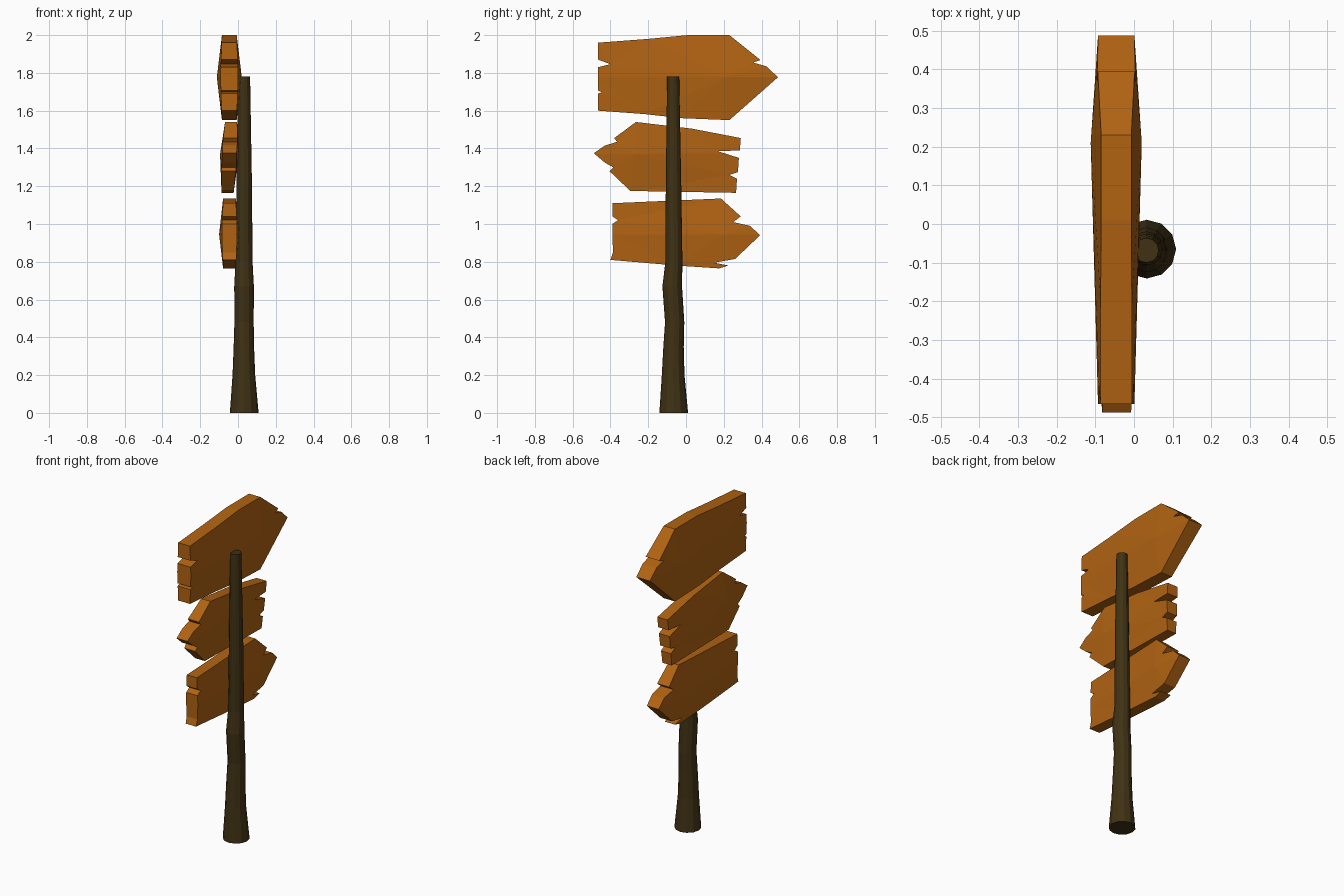
import bpy, bmesh, math

if "Cube" in bpy.data.objects:
    bpy.data.objects.remove(bpy.data.objects["Cube"])


def material(name, rgb):
    m = bpy.data.materials.new(name)
    m.diffuse_color = (*rgb, 1)
    m.use_nodes = True
    m.node_tree.nodes["Principled BSDF"].inputs["Base Color"].default_value = m.diffuse_color
    return m


wood = material("orange_wood", (0.44, 0.125, 0.006))
bark = material("dark_bark", (0.05, 0.031, 0.007))


def finish(bm, name, mat):
    bmesh.ops.recalc_face_normals(bm, faces=bm.faces[:])
    me = bpy.data.meshes.new(name)
    bm.to_mesh(me)
    bm.free()
    me.materials.append(mat)
    ob = bpy.data.objects.new(name, me)
    bpy.context.collection.objects.link(ob)


# Post: stacked rings (z, centre x, centre y, radius)
def post(rings, sides=12):
    bm = bmesh.new()
    loops = []
    for z, cx, cy, r in rings:
        loops.append([bm.verts.new((cx + r * math.cos(2 * math.pi * i / sides),
                                    cy + r * math.sin(2 * math.pi * i / sides), z))
                      for i in range(sides)])
    for a, b in zip(loops, loops[1:]):
        for i in range(sides):
            j = (i + 1) % sides
            bm.faces.new((a[i], a[j], b[j], b[i]))
    bm.faces.new(loops[0])
    bm.faces.new(loops[-1])
    finish(bm, "post", bark)


post([(0, 0.033, -0.065, 0.076), (0.2, 0.031, -0.068, 0.060),
      (0.35, 0.031, -0.066, 0.054), (0.48, 0.032, -0.060, 0.051),
      (0.67, 0.032, -0.073, 0.052), (0.8, 0.032, -0.064, 0.045),
      (1.2, 0.033, -0.066, 0.041), (1.78, 0.032, -0.068, 0.032)])


# Board: outline in (y, z), thickest along a ridge at height zm, swelling at y = ym
def board(name, outline, zm, ym, cx, lean, rim, ridge):
    bm = bmesh.new()
    face = bm.faces.new([bm.verts.new((-1, y, z)) for y, z in outline])
    ext = bmesh.ops.extrude_face_region(bm, geom=[face])
    for v in ext["geom"]:
        if isinstance(v, bmesh.types.BMVert):
            v.co.x = 1
    for co, no in (((0, 0, zm), (0, 0, 1)), ((0, ym, 0), (0, 1, 0))):
        bmesh.ops.bisect_plane(bm, geom=bm.verts[:] + bm.edges[:] + bm.faces[:],
                               plane_co=co, plane_no=no, dist=1e-5)
    ys = [p[0] for p in outline]
    zs = [p[1] for p in outline]
    for v in bm.verts:
        y, z = v.co.y, v.co.z
        fz = 1 - abs(z - zm) / ((max(zs) if z > zm else min(zs)) - zm) * (1 if z > zm else -1)
        span = (max(ys) if y > ym else min(ys)) - ym
        fy = 1 - 0.7 * abs((y - ym) / span)
        h = rim + (ridge - rim) * max(fz, 0) * fy
        v.co.x = cx + lean * (z - zm) + v.co.x * h
    bmesh.ops.triangulate(bm, faces=[f for f in bm.faces if len(f.verts) > 4])
    finish(bm, name, wood)


board("top_board", [
    (-0.465, 1.96), (-0.2, 1.98), (0.01, 2.0), (0.23, 2.0), (0.395, 1.868),
    (0.355, 1.855), (0.425, 1.835), (0.487, 1.777), (0.23, 1.55), (-0.02, 1.56),
    (-0.22, 1.582), (-0.465, 1.60), (-0.465, 1.69), (-0.445, 1.698),
    (-0.465, 1.706), (-0.465, 1.83), (-0.40, 1.846), (-0.465, 1.87)],
    1.777, 0.21, -0.046, 0, 0.039, 0.066)

board("middle_board", [
    (-0.265, 1.54), (0.03, 1.505), (0.29, 1.455), (0.285, 1.39), (0.17, 1.385),
    (0.28, 1.35), (0.275, 1.275), (0.23, 1.26), (0.27, 1.24), (0.265, 1.165),
    (-0.295, 1.175), (-0.405, 1.28), (-0.385, 1.30), (-0.43, 1.325),
    (-0.488, 1.375), (-0.43, 1.415), (-0.365, 1.435), (-0.38, 1.455)],
    1.37, -0.27, -0.045, 0.05, 0.032, 0.05)

board("bottom_board", [
    (-0.39, 1.11), (0.185, 1.135), (0.29, 1.04), (0.25, 1.01), (0.34, 0.99),
    (0.392, 0.94), (0.26, 0.815), (0.15, 0.795), (0.225, 0.78), (0.175, 0.765),
    (-0.05, 0.78), (-0.4, 0.81), (-0.387, 0.85), (-0.39, 1.0), (-0.36, 1.02),
    (-0.39, 1.04)],
    0.945, 0.2, -0.045, 0, 0.034, 0.055)
